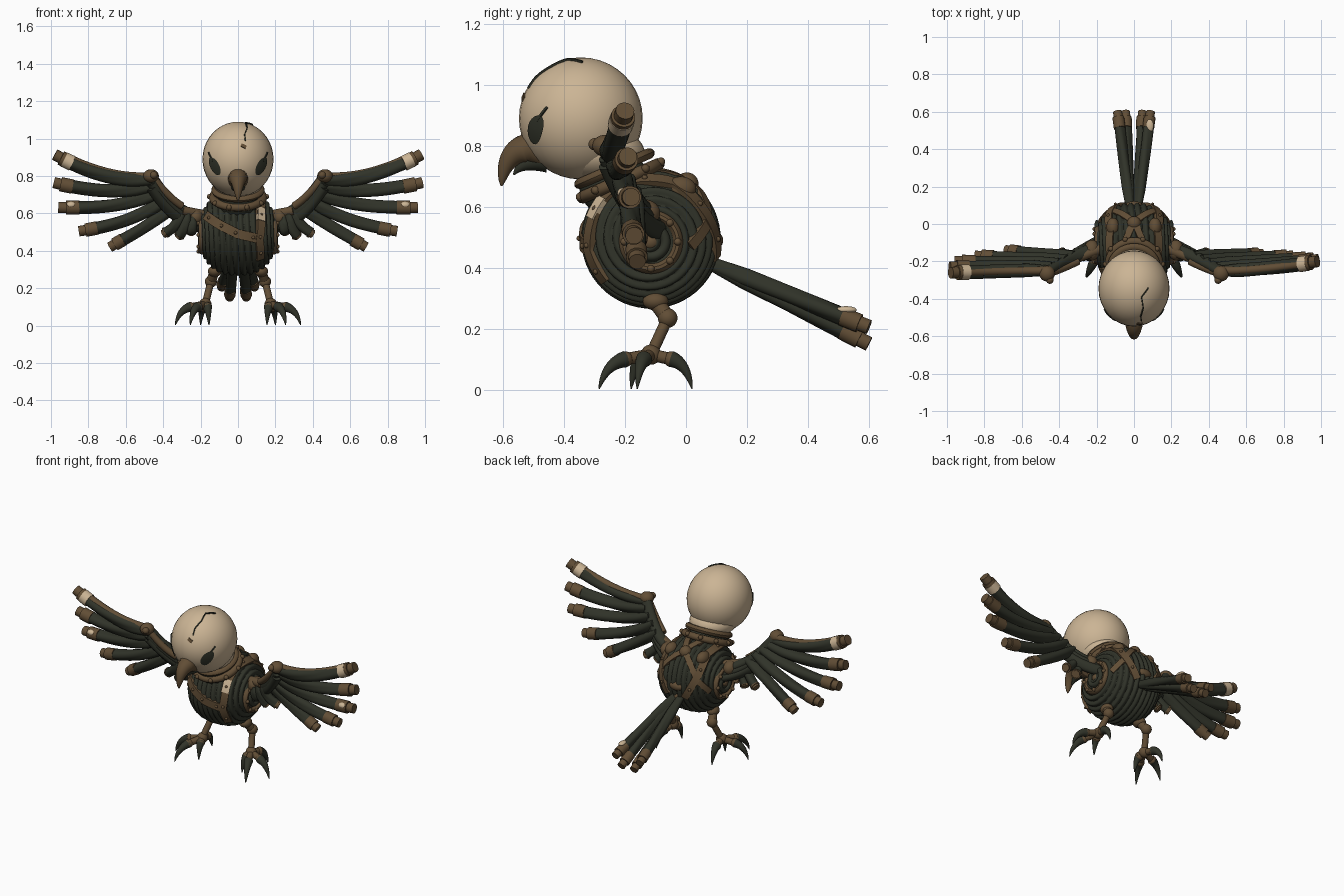
import bpy, bmesh, math
from mathutils import Vector as V

if "Cube" in bpy.data.objects:
    bpy.data.objects.remove(bpy.data.objects["Cube"])


def material(name, rgb):
    m = bpy.data.materials.new(name)
    m.use_nodes = True
    m.diffuse_color = (*rgb, 1)
    m.node_tree.nodes["Principled BSDF"].inputs["Base Color"].default_value = (*rgb, 1)
    return m


CREAM = material("bone cream", (0.6, 0.46, 0.3))
BROWN = material("leather brown", (0.12, 0.075, 0.036))
DARK = material("dark cord", (0.03, 0.033, 0.022))

BODY = (V((0, -0.115, 0.495)), 0.195, 0.215, 2.5)
HEAD = (V((0, -0.345, 0.89)), 0.19, 0.203, 2)


def finish(name, bm, mat, angle=40):
    bmesh.ops.recalc_face_normals(bm, faces=bm.faces)
    me = bpy.data.meshes.new(name)
    bm.to_mesh(me)
    bm.free()
    me.materials.append(mat)
    for p in me.polygons:
        p.use_smooth = True
    me.set_sharp_from_angle(angle=math.radians(angle))
    ob = bpy.data.objects.new(name, me)
    bpy.context.collection.objects.link(ob)
    return ob


def skin(name, rings, mat, caps=True, closed=False, angle=40):
    """Join rings of points into one surface."""
    bm = bmesh.new()
    vs = [[bm.verts.new(p) for p in r] for r in rings]
    pairs = list(zip(vs, vs[1:])) + ([(vs[-1], vs[0])] if closed else [])
    for a, b in pairs:
        for i in range(len(a)):
            j = (i + 1) % len(a)
            bm.faces.new((a[i], a[j], b[j], b[i]))
    if caps and not closed:
        bm.faces.new(vs[0])
        bm.faces.new(vs[-1])
    return finish(name, bm, mat, angle)


def ball(name, loc, size, mat):
    bm = bmesh.new()
    bmesh.ops.create_uvsphere(bm, u_segments=32, v_segments=20, radius=1)
    size = (size,) * 3 if isinstance(size, float) else size
    for v in bm.verts:
        v.co = V(loc) + V([a * b for a, b in zip(v.co, size)])
    return finish(name, bm, mat)


def bezier(a, c, b, t):
    return V(a) * (1 - t) ** 2 + V(c) * 2 * t * (1 - t) + V(b) * t * t


def tube(name, a, c, b, radius, mat, t0=0, t1=1, steps=16, sides=16, lobes=False):
    """Sweep along a three-point curve; radius is a function of 0..1."""
    rings = []
    for k in range(steps + 1):
        s = k / steps
        t = t0 + (t1 - t0) * s
        p = bezier(a, c, b, t)
        d = (bezier(a, c, b, t + 0.01) - bezier(a, c, b, t - 0.01)).normalized()
        u = d.cross(V((0.13, 0.9, 0.2))).normalized()
        w = d.cross(u)
        ring = []
        for i in range(sides):
            f = math.tau * i / sides
            r = radius(s)
            if lobes:
                r *= 0.86 + 0.18 * abs(math.sin(1.5 * f + 2 * s))
            ring.append(p + (u * math.cos(f) + w * math.sin(f)) * r)
        rings.append(ring)
    return skin(name, rings, mat)


def rod(name, a, b, r, mat):
    return tube(name, a, (V(a) + V(b)) / 2, b, lambda s: r, mat, steps=1)


def hoop(name, loc, axis, R, r, mat, squash=1):
    q = V((0, 0, 1)).rotation_difference(V(axis))
    rings = []
    for k in range(48):
        f = math.tau * k / 48
        rings.append([V(loc) + q @ V(((R + r * math.cos(g)) * math.cos(f), (R + r * math.cos(g)) * math.sin(f),
                                      r * squash * math.sin(g)))
                      for g in [math.tau * i / 10 for i in range(10)]])
    return skin(name, rings, mat, closed=True)


def cast(p, shell, lift=0.0):
    """Push a point out to the rounded shell of the body or head."""
    c, a, b, n = shell
    d = V(p) - c
    s = (abs(d.x / a) ** n + (math.hypot(d.y, d.z) / b) ** n) ** (-1 / n)
    return c + d * s + d.normalized() * lift


def strap(name, pts, width, thick, mat, shell=BODY, rivets=False):
    path = []
    for a, b in zip(pts, pts[1:]):
        path += [V(a).lerp(V(b), i / 8) for i in range(8)]
    path = [cast(p, shell) for p in path + [V(pts[-1])]]
    rings = []
    for i, p in enumerate(path):
        t = path[min(i + 1, len(path) - 1)] - path[max(i - 1, 0)]
        n = (p - shell[0]).normalized()
        w = t.cross(n).normalized() * width / 2
        rings.append([p - w - n * 0.006, p + w - n * 0.006, p + w + n * thick, p - w + n * thick])
        if rivets and i % 6 == 3:
            ball(name + "_rivet", p + n * thick, 0.009, mat)
    return skin(name, rings, mat)


# Cord-wound body, with cords coiling around the sideways axis
rings = []
for k in range(1, 180):
    t = math.pi * k / 180
    ring = []
    for i in range(64):
        f = math.tau * i / 64
        d = V((math.cos(t), math.sin(t) * math.cos(f), math.sin(t) * math.sin(f)))
        ring.append(cast(BODY[0] + d, BODY, 0.014 * abs(math.sin(20 * t + f))))
    rings.append(ring)
skin("cord_body", rings, DARK, angle=80)

# Round side bosses
for s in (-1, 1):
    c = V((s * 0.19, -0.115, 0.485))
    hoop("side_ring", c, (1, 0, 0), 0.088, 0.017, BROWN, 1.3)
    hoop("side_inner_cord", c + V((s * 0.008, 0, 0)), (1, 0, 0), 0.048, 0.016, DARK)
    ball("side_hub", c, (0.025, 0.028, 0.028), BROWN)
    for i in range(8):
        f = math.tau * i / 8
        ball("side_rivet", c + V((s * 0.02, 0.088 * math.cos(f), 0.088 * math.sin(f))), 0.012, BROWN)

# Harness straps
strap("chest_strap", [(-0.19, -0.25, 0.6), (-0.1, -0.33, 0.54), (0, -0.35, 0.49), (0.13, -0.33, 0.46)],
      0.05, 0.02, BROWN, rivets=True)
strap("left_front_strap", [(0.13, -0.2, 0.7), (0.13, -0.3, 0.62), (0.13, -0.35, 0.45), (0.13, -0.28, 0.34)],
      0.045, 0.022, BROWN, rivets=True)
strap("strap_patch", [(0.128, -0.28, 0.635), (0.128, -0.32, 0.565)], 0.046, 0.027, CREAM)
for s in (-1, 1):
    strap("back_strap", [(s * 0.14, -0.2, 0.71), (s * 0.14, -0.03, 0.7), (s * 0.14, 0.06, 0.6),
                         (s * 0.06, 0.1, 0.43)], 0.045, 0.02, BROWN, rivets=True)
    strap("cross_strap", [(s * 0.06, -0.13, 0.72), (0, 0, 0.67), (-s * 0.14, 0.08, 0.55),
                          (-s * 0.19, 0.02, 0.47)], 0.035, 0.018, BROWN)
    ball("back_pad", cast((s * 0.12, -0.01, 0.67), BODY), (0.035, 0.05, 0.04), BROWN)
ball("back_knob", cast((0, 0, 0.67), BODY), 0.038, BROWN)
for z in (0.41, 0.49):
    ball("tail_knob", cast((0, 0.1, z), BODY), (0.045, 0.022, 0.026), BROWN)

# Neck and collar
ball("neck", (0, -0.23, 0.67), (0.12, 0.12, 0.11), DARK)
AX = (0, -0.4, 0.92)
hoop("upper_collar", (0, -0.235, 0.725), AX, 0.12, 0.023, BROWN, 0.8)
hoop("lower_collar", (0, -0.215, 0.685), AX, 0.132, 0.024, BROWN, 0.9)
for i in range(10):
    f = math.tau * i / 10
    q = V((0, 0, 1)).rotation_difference(V(AX))
    ball("collar_stud", V((0, -0.215, 0.69)) + q @ V((0.152 * math.cos(f), 0.152 * math.sin(f), 0)), 0.014, BROWN)

# Skull, beak, eyes and crack
ball("skull", HEAD[0], (0.19, 0.203, 0.2), CREAM)
ball("skull_base", (0, -0.285, 0.775), (0.14, 0.15, 0.09), CREAM)
tube("upper_beak", (0, -0.47, 0.79), (0, -0.595, 0.81), (0, -0.605, 0.668),
     lambda s: 0.058 * (1 - s) ** 0.7 + 0.003, BROWN)
tube("lower_beak", (0, -0.46, 0.755), (0, -0.54, 0.75), (0, -0.565, 0.705),
     lambda s: 0.04 * (1 - s) + 0.003, DARK)
for s in (-1, 1):
    rings = []
    for k in (0.02, 0.35, 0.7, 1):
        ring = []
        for i in range(20):
            f = math.tau * i / 20
            u, w = 0.024 * k * math.cos(f), 0.052 * k * math.sin(f)
            x, z = s * (0.122 + u * 0.87 + w * 0.45), 0.853 + w * 0.87 - u * 0.45
            dx, dz = x / 0.19, (z - 0.89) / 0.2
            y = -0.345 - 0.203 * math.sqrt(1 - dx * dx - dz * dz)
            ring.append(cast((x, y, z), HEAD, 0.004))
        rings.append(ring)
    skin("eye", rings, DARK)
    strap("brow_mark", [(s * 0.135, -0.49, 0.88), (s * 0.15, -0.45, 0.925)], 0.008, 0.005, DARK, HEAD)
strap("skull_crack", [(0.08, -0.34, 1.08), (0.04, -0.39, 1.08), (0.05, -0.45, 1.06), (0.035, -0.49, 1.02),
                      (0.04, -0.52, 0.99)], 0.006, 0.004, DARK, HEAD)
strap("skull_chip", [(0.016, -0.53, 0.965), (0.042, -0.53, 0.952)], 0.018, 0.004, BROWN, HEAD)


def feather(name, a, c, b, r, cuff=0.83):
    tube(name, a, c, b, lambda s: r * (0.75 + 0.25 * min(1, s * 4)), DARK, 0, cuff + 0.03, lobes=True, sides=24)
    tube(name + "_cuff", a, c, b, lambda s: r * 1.08, BROWN, cuff, 0.94, steps=3)
    tube(name + "_tip", a, c, b, lambda s: r * 0.84, BROWN, 0.93, 1, steps=2)


# Wings: base, bend and tip of each long feather, as (x, z)
FEATHERS = [((0.46, 0.78), (0.7, 0.76), (0.98, 0.915), 0.037),
            ((0.44, 0.75), (0.68, 0.69), (0.985, 0.765), 0.036),
            ((0.4, 0.72), (0.62, 0.62), (0.96, 0.632), 0.035),
            ((0.36, 0.69), (0.55, 0.55), (0.85, 0.505), 0.034),
            ((0.32, 0.65), (0.47, 0.54), (0.685, 0.42), 0.033)]
for s, side, lean in ((1, "left", 0), (-1, "right", -0.02)):
    for i, (a, c, b, r) in enumerate(FEATHERS):
        ya, yb = -0.25 + 0.02 * i, -0.2 + 0.01 * i + lean * (3 - i)
        A, C, B = (s * a[0], ya, a[1]), (s * c[0], ya, c[1]), (s * b[0], yb, b[1])
        feather(side + "_wing_feather", A, C, B, r)
        if i == 0:
            up = V((0, 0, 0.02))
            tube(side + "_leading_edge", V(A) + up, V(C) + up, V(B) + up, lambda q: 0.022, BROWN, 0, 0.85)
            tube(side + "_bone_cuff", A, C, B, lambda q: 0.042, CREAM, 0.83, 0.91, steps=2)
        if i == 2:
            ball(side + "_bone_spot", bezier(A, C, B, 0.9) + V((0, -0.02, 0.014)), (0.028, 0.02, 0.018), CREAM)
    # Short inner feathers
    for x, z, ex, ez in ((0.3, 0.62, 0.4, 0.49), (0.27, 0.6, 0.32, 0.475), (0.24, 0.58, 0.25, 0.51)):
        feather(side + "_inner_feather", (s * x, -0.17, z), (s * (x + 0.01), -0.18, z - 0.08),
                (s * ex, -0.15, ez), 0.028, 0.9)
    # Arm cords and joints
    for k in range(3):
        dz = -0.025 * k
        tube(side + "_arm_cord", (s * 0.18, -0.12 + 0.015 * k, 0.575 + dz), (s * 0.33, -0.17, 0.59 + dz),
             (s * 0.46, -0.255, 0.79 + dz), lambda q: 0.032, DARK, lobes=True)
    tube(side + "_arm_strap", (s * 0.3, -0.2, 0.64), (s * 0.38, -0.24, 0.69), (s * 0.47, -0.27, 0.815),
         lambda q: 0.02, BROWN)
    ball(side + "_elbow", (s * 0.465, -0.265, 0.8), (0.042, 0.042, 0.036), BROWN)
    ball(side + "_elbow_bolt", (s * 0.45, -0.3, 0.805), 0.02, BROWN)
    ball(side + "_shoulder", (s * 0.225, -0.14, 0.58), (0.042, 0.055, 0.045), BROWN)
    rod(side + "_shoulder_pin", (s * 0.17, -0.13, 0.59), (s * 0.3, -0.18, 0.615), 0.026, BROWN)

    # Tail feathers
    for x, z in ((0.088, 0.205), (0.045, 0.15)):
        a, b = V((s * 0.02, 0.08, 0.415)), V((s * x, 0.6, z))
        feather(side + "_tail_feather", a, (a + b) / 2, b, 0.029)
    if s == 1:
        ball("tail_bone_spot", (0.085, 0.525, 0.262), (0.02, 0.035, 0.012), CREAM)

    # Leg and foot
    hip, knee, ankle = V((s * 0.125, -0.1, 0.29)), V((s * 0.145, -0.06, 0.235)), V((s * 0.175, -0.115, 0.115))
    ball(side + "_hip", hip, (0.036, 0.042, 0.03), BROWN)
    rod(side + "_thigh", hip, knee, 0.026, BROWN)
    ball(side + "_knee", knee, 0.032, BROWN)
    rod(side + "_shin", knee, ankle, 0.019, BROWN)
    ball(side + "_ankle", ankle, 0.033, BROWN)
    for x, y in ((0.335, -0.16), (0.255, -0.285), (0.155, -0.18), (0.2, 0.02)):
        tip = V((s * x, y, 0.003))
        mid = ankle.lerp(tip, 0.5)
        mid.z = 0.1
        rod(side + "_toe", ankle, mid, 0.02, BROWN)
        ball(side + "_knuckle", mid, 0.026, BROWN)
        bend = mid.lerp(tip, 0.75)
        bend.z = 0.085
        tube(side + "_claw", mid, bend, tip, lambda q: 0.025 * (1 - q) ** 0.8 + 0.002, DARK, steps=10)
